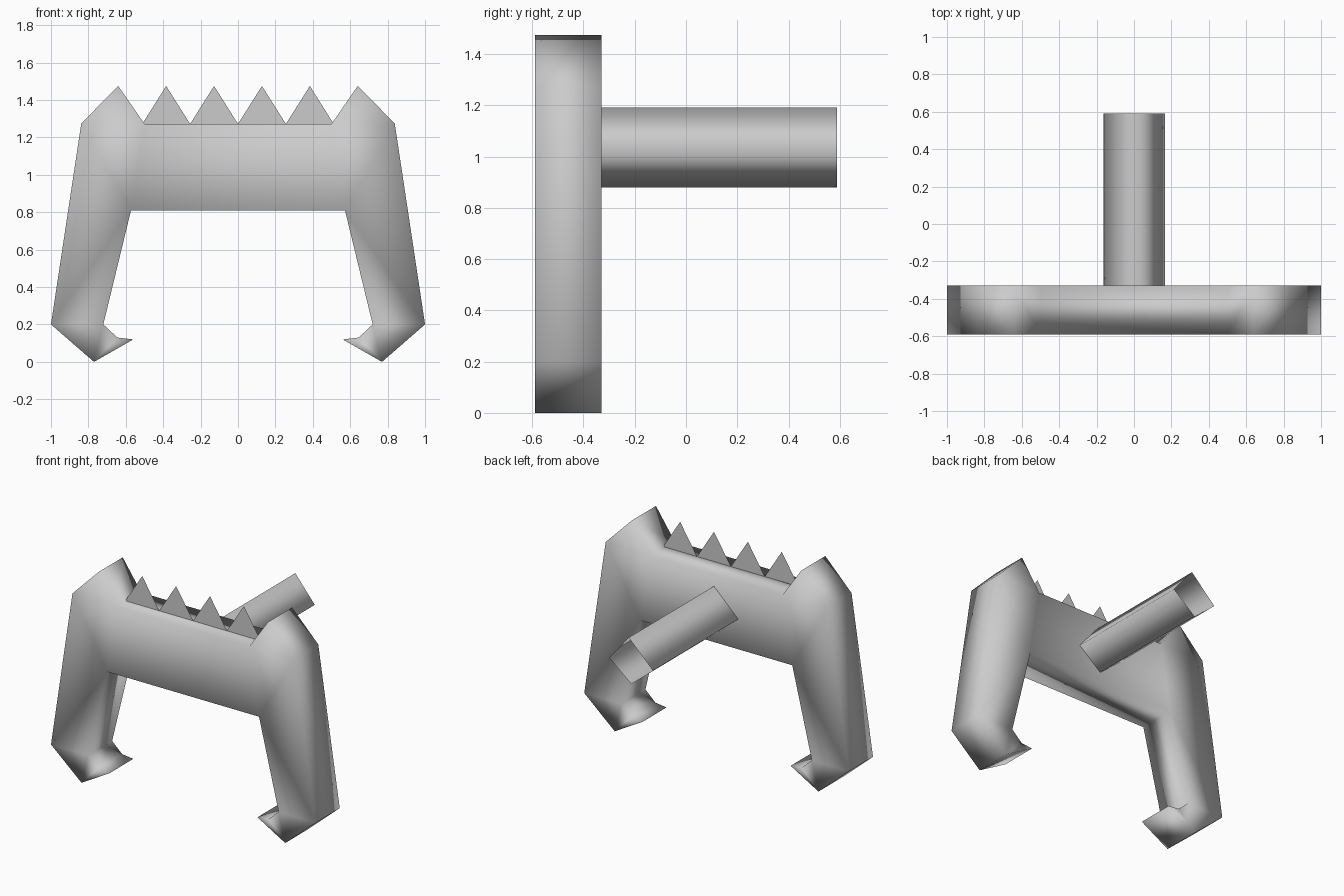
import bpy, bmesh

cube = bpy.data.objects.get("Cube")
if cube:
    bpy.data.objects.remove(cube, do_unlink=True)

FRONT, BACK = -0.59, -0.33
TOOTH_Y = -0.485

grey = bpy.data.materials.new("plain_grey")
grey.use_nodes = True
colour = (0.6, 0.6, 0.6, 1)
grey.diffuse_color = colour
grey.node_tree.nodes["Principled BSDF"].inputs["Base Color"].default_value = colour


def finish(bm, name, smooth):
    bmesh.ops.remove_doubles(bm, verts=bm.verts, dist=0.0001)
    bmesh.ops.recalc_face_normals(bm, faces=bm.faces)
    for face in bm.faces:
        face.smooth = smooth
    mesh = bpy.data.meshes.new(name)
    bm.to_mesh(mesh)
    bm.free()
    mesh.materials.append(grey)
    obj = bpy.data.objects.new(name, mesh)
    bpy.context.collection.objects.link(obj)


def add_face(bm, points):
    bm.faces.new([bm.verts.new(p) for p in points])


# Claw arch: two hooked legs joined by a bar, all of one depth
outline = {
    "knee": (1.0, 0.2), "toe": (0.77, 0.0), "hook": (0.56, 0.12),
    "notch": (0.645, 0.13), "ankle": (0.72, 0.2), "inner": (0.572, 0.81),
    "valley": (0.5, 1.272), "peak": (0.64, 1.475), "shoulder": (0.838, 1.275),
}
panels = [
    ("knee", "toe", "ankle"), ("toe", "hook", "notch", "ankle"),
    ("knee", "ankle", "inner", "shoulder"),
    ("shoulder", "inner", "valley", "peak"),
]
rim = ["valley", "peak", "shoulder", "knee", "toe", "hook", "notch", "ankle", "inner"]


def at(key, side, y):
    x, z = outline[key]
    return (side * x, y, z)


bm = bmesh.new()
for side in (-1, 1):
    for y in (FRONT, BACK):
        for panel in panels:
            add_face(bm, [at(k, side, y) for k in panel])
    for a, b in zip(rim, rim[1:]):
        add_face(bm, [at(a, side, FRONT), at(b, side, FRONT),
                      at(b, side, BACK), at(a, side, BACK)])
bar = [("inner", FRONT), ("valley", FRONT), ("valley", BACK), ("inner", BACK)]
for (a, ya), (b, yb) in zip(bar, bar[1:] + bar[:1]):
    add_face(bm, [at(a, -1, ya), at(b, -1, yb), at(b, 1, yb), at(a, 1, ya)])
finish(bm, "claw_arch", True)

# Row of flat triangular teeth standing on the bar
for i in range(4):
    x = (i - 1.5) * 0.256
    bm = bmesh.new()
    add_face(bm, [(x - 0.128, TOOTH_Y, 1.272), (x + 0.128, TOOTH_Y, 1.272),
                  (x, TOOTH_Y, 1.475)])
    finish(bm, f"tooth_{i + 1}", False)

# Open four-sided tube running backwards from the bar
ring = [(0.02, 1.192), (0.167, 1.015), (0.0, 0.88), (-0.163, 1.015)]
bm = bmesh.new()
for (xa, za), (xb, zb) in zip(ring, ring[1:] + ring[:1]):
    add_face(bm, [(xa, BACK, za), (xb, BACK, zb), (xb, 0.59, zb), (xa, 0.59, za)])
finish(bm, "rear_tube", True)
